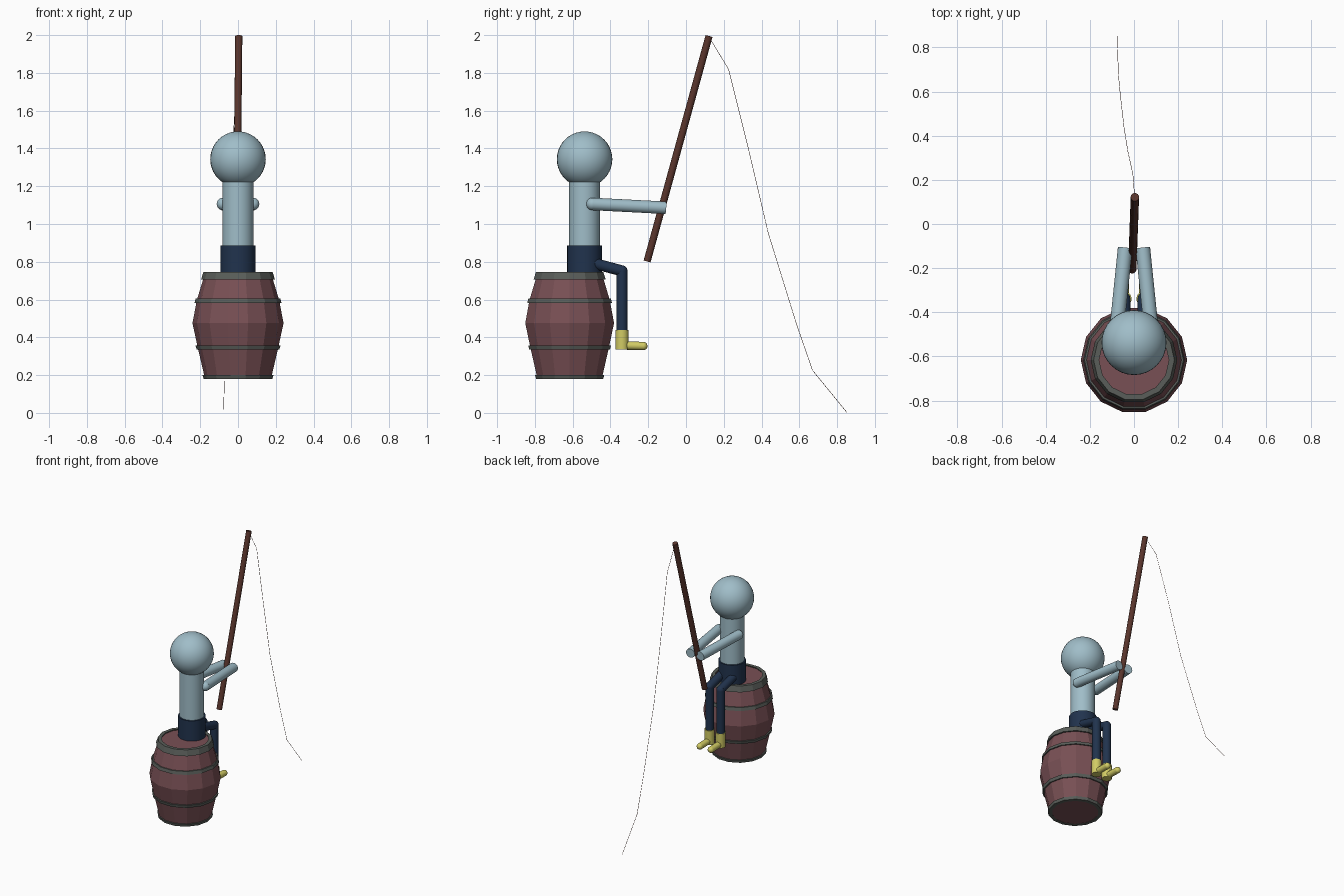
import bpy, bmesh, math
from mathutils import Vector, Matrix

if "Cube" in bpy.data.objects:
    bpy.data.objects.remove(bpy.data.objects["Cube"])

def material(name, r, g, b):
    m = bpy.data.materials.new(name)
    m.diffuse_color = (r, g, b, 1)
    m.use_nodes = True
    m.node_tree.nodes["Principled BSDF"].inputs["Base Color"].default_value = m.diffuse_color
    return m

SKIN = material("pale_blue", 0.35, 0.51, 0.58)
NAVY = material("navy", 0.015, 0.033, 0.075)
YELLOW = material("yellow", 0.64, 0.60, 0.13)
ROD = material("rod_brown", 0.10, 0.035, 0.025)
WOOD = material("barrel_wood", 0.19, 0.08, 0.09)
IRON = material("hoop_iron", 0.10, 0.11, 0.10)

def finish(name, bm, mat, smooth=True):
    bmesh.ops.recalc_face_normals(bm, faces=bm.faces)
    me = bpy.data.meshes.new(name)
    bm.to_mesh(me)
    bm.free()
    me.materials.append(mat)
    ob = bpy.data.objects.new(name, me)
    bpy.context.collection.objects.link(ob)
    if smooth:
        bpy.ops.object.select_all(action='DESELECT')
        ob.select_set(True)
        bpy.context.view_layer.objects.active = ob
        bpy.ops.object.shade_smooth_by_angle(angle=math.radians(40))
    return ob

def tube(name, pts, r, mat, joints=(), sides=20):
    """Cylinders along a path, with round joints at the given point indices."""
    bm = bmesh.new()
    pts = [Vector(p) for p in pts]
    for a, b in zip(pts, pts[1:]):
        d = b - a
        rot = d.to_track_quat('Z', 'Y').to_matrix().to_4x4()
        bmesh.ops.create_cone(bm, cap_ends=True, segments=sides, radius1=r, radius2=r,
                              depth=d.length, matrix=Matrix.Translation((a + b) / 2) @ rot)
    for i in joints:
        bmesh.ops.create_uvsphere(bm, u_segments=20, v_segments=12, radius=r,
                                  matrix=Matrix.Translation(pts[i]))
    return finish(name, bm, mat)

def lathe(name, profile, mat, sides, center, closed=False, smooth=False):
    """Revolve (radius, z) points; open profiles get flat end caps."""
    bm = bmesh.new()
    rings = []
    for r, z in profile:
        rings.append([bm.verts.new((center[0] + r * math.cos(2 * math.pi * i / sides),
                                    center[1] + r * math.sin(2 * math.pi * i / sides), z))
                      for i in range(sides)])
    pairs = list(zip(rings, rings[1:]))
    if closed:
        pairs.append((rings[-1], rings[0]))
    else:
        bm.faces.new(rings[0])
        bm.faces.new(rings[-1])
    for a, b in pairs:
        for i in range(sides):
            j = (i + 1) % sides
            bm.faces.new((a[i], a[j], b[j], b[i]))
    return finish(name, bm, mat, smooth)

# Barrel
BC = (0, -0.616)
lathe("barrel", [(0.175, 0.182), (0.213, 0.345), (0.241, 0.475), (0.218, 0.597),
                 (0.182, 0.715), (0.168, 0.738)], WOOD, 14, BC)

# Iron hoops: lower z, upper z, lower radius, upper radius
hoops = {"bottom": (0.18, 0.20, 0.182, 0.188), "lower": (0.335, 0.357, 0.219, 0.225),
         "upper": (0.583, 0.606, 0.230, 0.224), "top": (0.705, 0.746, 0.196, 0.183)}
for n, (z0, z1, r0, r1) in hoops.items():
    t = 0.025
    lathe(n + "_hoop", [(r0, z0), (r1, z1), (r1 - t, z1), (r0 - t, z0)], IRON, 14, BC, closed=True)

# Body
PC = (0, -0.537)
lathe("hips", [(0.092, 0.735), (0.092, 0.887)], NAVY, 32, PC, smooth=True)
lathe("torso", [(0.082, 0.86), (0.082, 1.26)], SKIN, 32, PC, smooth=True)
bm = bmesh.new()
bmesh.ops.create_uvsphere(bm, u_segments=32, v_segments=20, radius=0.147,
                          matrix=Matrix.Translation((0, PC[1], 1.343)))
finish("head", bm, SKIN)

# Arms, legs and boots on both sides
for side, s in (("left", -1), ("right", 1)):
    tube(side + "_arm", [(s * 0.08, -0.495, 1.106), (s * 0.04, -0.108, 1.086)],
         0.033, SKIN, joints=(0,))
    tube(side + "_leg", [(s * 0.045, -0.50, 0.795), (s * 0.045, -0.339, 0.752),
                         (s * 0.045, -0.339, 0.42)], 0.029, NAVY, joints=(1,))
    tube(side + "_boot_shaft", [(s * 0.045, -0.339, 0.44), (s * 0.045, -0.339, 0.336)],
         0.034, YELLOW)
    tube(side + "_boot_toe", [(s * 0.045, -0.339, 0.357), (s * 0.045, -0.226, 0.354)],
         0.022, YELLOW, joints=(1,))

# Fishing rod and line
tube("fishing_rod", [(-0.008, -0.206, 0.802), (0.004, 0.122, 1.995)], 0.019, ROD, sides=16)
tube("fishing_line", [(0.003, 0.122, 1.99), (-0.005, 0.225, 1.82), (-0.028, 0.33, 1.40),
                      (-0.045, 0.436, 0.95), (-0.062, 0.585, 0.47), (-0.070, 0.67, 0.225),
                      (-0.077, 0.853, 0.001)], 0.0012, ROD, sides=6)
